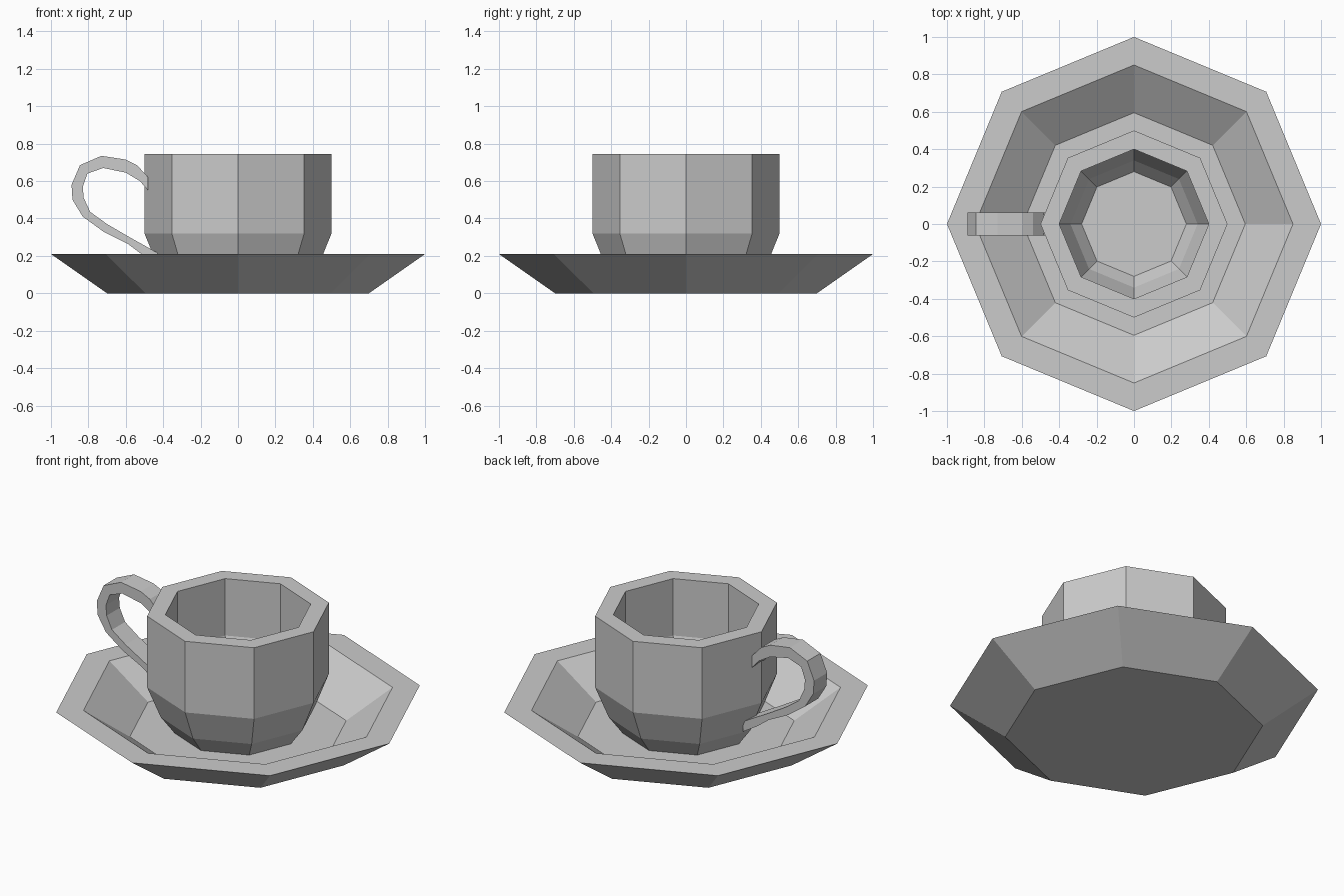
import bpy, math

if "Cube" in bpy.data.objects:
    bpy.data.objects.remove(bpy.data.objects["Cube"])

SIDES = 8


def make_object(name, verts, faces):
    mesh = bpy.data.meshes.new(name)
    mesh.from_pydata(verts, [], faces)
    mesh.validate()
    mesh.update()
    obj = bpy.data.objects.new(name, mesh)
    bpy.context.collection.objects.link(obj)
    return obj


def turned(name, profile):
    """Octagonal vessel: (radius, z) rings from under-side to inner floor, capped at both ends."""
    verts = [(r * math.cos(i * math.tau / SIDES), r * math.sin(i * math.tau / SIDES), z)
             for r, z in profile for i in range(SIDES)]
    faces = [tuple(reversed(range(SIDES)))]
    for k in range(len(profile) - 1):
        a, b = k * SIDES, (k + 1) * SIDES
        for i in range(SIDES):
            j = (i + 1) % SIDES
            faces.append((a + i, a + j, b + j, b + i))
    last = (len(profile) - 1) * SIDES
    faces.append(tuple(range(last, last + SIDES)))
    return make_object(name, verts, faces)


def shell(outer, scale):
    """Add an inner wall: the outer profile shrunk towards the centre of the rim."""
    top = outer[-1][1]
    return outer + [(r * scale, top + (z - top) * scale) for r, z in reversed(outer)]


def band(name, outer, inner, half_width):
    """Flat strap of rectangular section between two side outlines in the xz plane."""
    verts, faces = [], []
    for (xo, zo), (xi, zi) in zip(outer, inner):
        verts += [(xo, -half_width, zo), (xo, half_width, zo),
                  (xi, half_width, zi), (xi, -half_width, zi)]
    n = len(outer)
    for k in range(n - 1):
        for i in range(4):
            j = (i + 1) % 4
            faces.append((4 * k + j, 4 * k + i, 4 * k + 4 + i, 4 * k + 4 + j))
    faces += [(0, 1, 2, 3), tuple(4 * (n - 1) + i for i in (3, 2, 1, 0))]
    return make_object(name, verts, faces)


# Saucer
turned("saucer", shell([(0.70, 0.0), (1.0, 0.21)], 0.85))

# Cup
turned("cup", shell([(0.35, 0.035), (0.425, 0.135), (0.50, 0.32), (0.50, 0.745)], 0.8))

# Handle
handle_outer = [(-.48, .62), (-.54, .685), (-.60, .715), (-.73, .735), (-.845, .685), (-.89, .58),
                (-.885, .50), (-.83, .41), (-.72, .33), (-.59, .265), (-.51, .205), (-.42, .15)]
handle_inner = [(-.48, .55), (-.525, .60), (-.60, .645), (-.72, .67), (-.805, .64), (-.83, .57),
                (-.825, .51), (-.79, .435), (-.70, .37), (-.58, .30), (-.49, .25), (-.42, .21)]
band("handle", handle_outer, handle_inner, 0.062)
